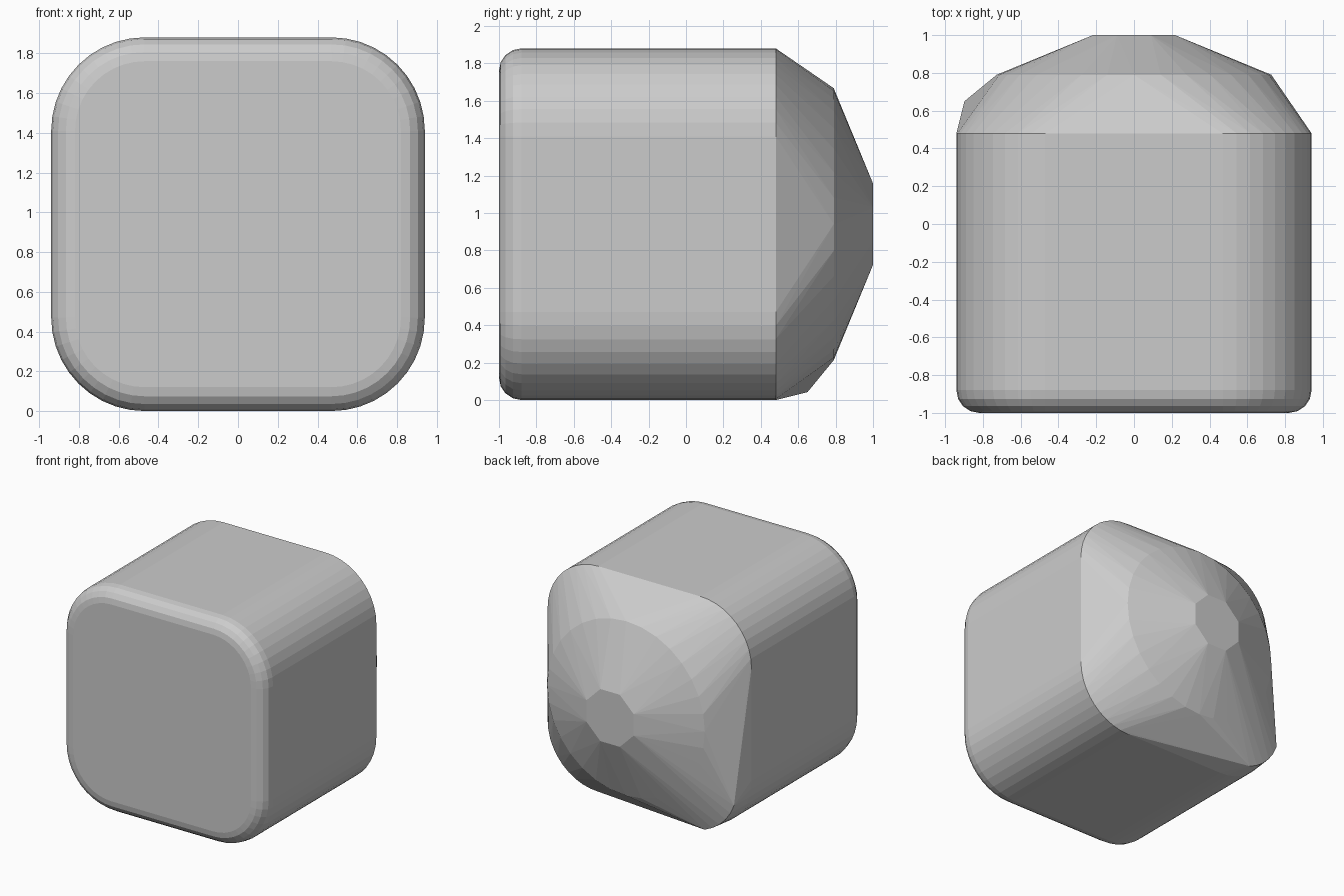
import bpy, bmesh
from math import sin, cos, pi, radians

if "Cube" in bpy.data.objects:
    bpy.data.objects.remove(bpy.data.objects["Cube"])

HALF, MID, R = 0.94, 0.94, 0.47   # body half width, centre height, corner radius
FILLET = 0.12                     # front edge rounding


def rounded_square(y, inset=0.0, seg=10):
    """Rounded square outline in the plane y."""
    c, r = HALF - R, R - inset
    pts = []
    for q, (sx, sz) in enumerate(((1, 1), (-1, 1), (-1, -1), (1, -1))):
        for i in range(seg + 1):
            a = q * pi / 2 + i * pi / 2 / seg
            pts.append((sx * c + r * cos(a), y, MID + sz * c + r * sin(a)))
    return pts


def circle(y, r, n, offset=0.0):
    return [(r * cos(offset + 2 * pi * i / n), y, MID + r * sin(offset + 2 * pi * i / n))
            for i in range(n)]


points = []
# rounded front edge
for i in range(5):
    a = i * pi / 8
    points += rounded_square(-1 + FILLET * (1 - sin(a)), FILLET * (1 - cos(a)))
# back end of the straight body
points += rounded_square(0.48)
# domed back: shoulder ring and small flat tip
points += circle(0.79, 0.727, 32)
points += circle(1.0, 0.235, 8, pi / 8)
# raised lower corner on the left of the back
for i in range(6):
    a = radians(200 + i * 10)
    points.append((-0.47 + 0.455 * cos(a), 0.65, 0.47 + 0.455 * sin(a)))

# skin all outlines with one convex shell
bm = bmesh.new()
for p in points:
    bm.verts.new(p)
bmesh.ops.remove_doubles(bm, verts=bm.verts[:], dist=0.0005)
bmesh.ops.convex_hull(bm, input=bm.verts[:])
bmesh.ops.delete(bm, geom=[v for v in bm.verts if not v.link_faces], context='VERTS')
bmesh.ops.dissolve_limit(bm, angle_limit=radians(0.5), verts=bm.verts[:], edges=bm.edges[:])
bmesh.ops.recalc_face_normals(bm, faces=bm.faces[:])

mesh = bpy.data.meshes.new("rounded_block")
bm.to_mesh(mesh)
bm.free()
block = bpy.data.objects.new("rounded_block", mesh)
bpy.context.collection.objects.link(block)
